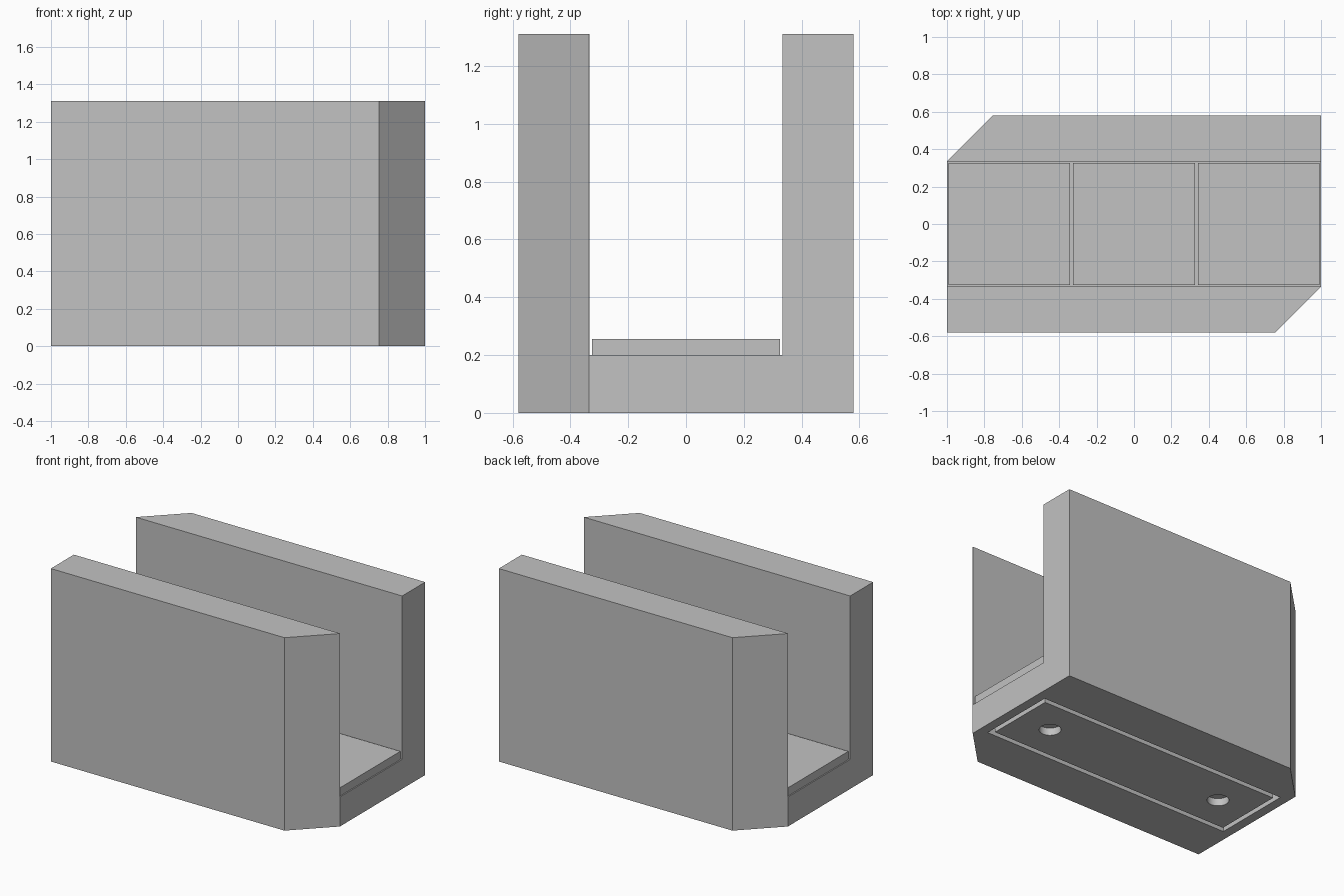
import bpy
import bmesh
from mathutils import Matrix, Vector

if "Cube" in bpy.data.objects:
    bpy.data.objects.remove(bpy.data.objects["Cube"], do_unlink=True)

LENGTH, HEIGHT = 1.0, 1.31        # half length, full height
OUTER, INNER = 0.58, 0.333        # half widths outside and between the walls
CHAMFER_X, CHAMFER_Y = 0.755, 0.335
FLOOR, TILE_TOP = 0.2, 0.256
RECESS = 0.05                     # depth of the cuts in the underside

grey = bpy.data.materials.new("light_grey")
grey.use_nodes = True
grey.diffuse_color = (0.54, 0.54, 0.54, 1)
grey.node_tree.nodes["Principled BSDF"].inputs["Base Color"].default_value = grey.diffuse_color


def finish(name, bm):
    bmesh.ops.recalc_face_normals(bm, faces=bm.faces)
    mesh = bpy.data.meshes.new(name)
    bm.to_mesh(mesh)
    bm.free()
    mesh.materials.append(grey)
    obj = bpy.data.objects.new(name, mesh)
    bpy.context.collection.objects.link(obj)
    return obj


def box(name, low, high):
    low, high = Vector(low), Vector(high)
    bm = bmesh.new()
    bmesh.ops.create_cube(bm, size=1)
    bmesh.ops.scale(bm, vec=high - low, verts=bm.verts)
    bmesh.ops.translate(bm, vec=(low + high) / 2, verts=bm.verts)
    return finish(name, bm)


def cylinder(name, x, radius, depth):
    bm = bmesh.new()
    bmesh.ops.create_cone(bm, cap_ends=True, segments=32, radius1=radius, radius2=radius,
                          depth=2 * depth, matrix=Matrix.Translation((x, 0, 0)))
    return finish(name, bm)


def prism(name, outline, height):
    bm = bmesh.new()
    base = bm.faces.new([bm.verts.new((x, y, 0)) for x, y in outline])
    top = bmesh.ops.extrude_face_region(bm, geom=[base], use_keep_orig=True)["geom"]
    bmesh.ops.translate(bm, vec=(0, 0, height),
                        verts=[v for v in top if isinstance(v, bmesh.types.BMVert)])
    return finish(name, bm)


def cut(target, cutter):
    """Subtract the cutter, apply the result and delete the cutter."""
    cutter.hide_render = True
    mod = target.modifiers.new("cut", "BOOLEAN")
    mod.operation, mod.solver, mod.object = "DIFFERENCE", "EXACT", cutter
    bpy.context.view_layer.update()
    bpy.context.view_layer.objects.active = target
    bpy.ops.object.modifier_apply(modifier=mod.name)
    bpy.data.objects.remove(cutter, do_unlink=True)


# Channel body: chamfered plan, repeated by a half turn
half = [(-LENGTH, -OUTER), (CHAMFER_X, -OUTER), (LENGTH, -CHAMFER_Y)]
body = prism("channel_body", half + [(-x, -y) for x, y in half], HEIGHT)
cut(body, box("channel_cutter", (-2, -INNER, FLOOR), (2, INNER, 2)))

# Rectangular groove in the underside
groove = box("groove_cutter", (-0.936, -0.27, -RECESS), (0.936, 0.27, RECESS))
cut(groove, box("groove_core", (-0.905, -0.237, -1), (0.905, 0.237, 1)))
cut(body, groove)

# Round sockets in the underside
for x in (-0.667, 0.667):
    cut(body, cylinder("socket_cutter", x, 0.067, RECESS))

# Floor tiles
for name, x in (("right", -0.667), ("middle", 0), ("left", 0.667)):
    box(name + "_floor_tile", (x - 0.325, -0.325, FLOOR), (x + 0.325, 0.325, TILE_TOP))

# Crisp flat sides, rounded socket walls
bpy.ops.object.select_all(action="DESELECT")
body.select_set(True)
bpy.context.view_layer.objects.active = body
bpy.ops.object.shade_smooth_by_angle()
